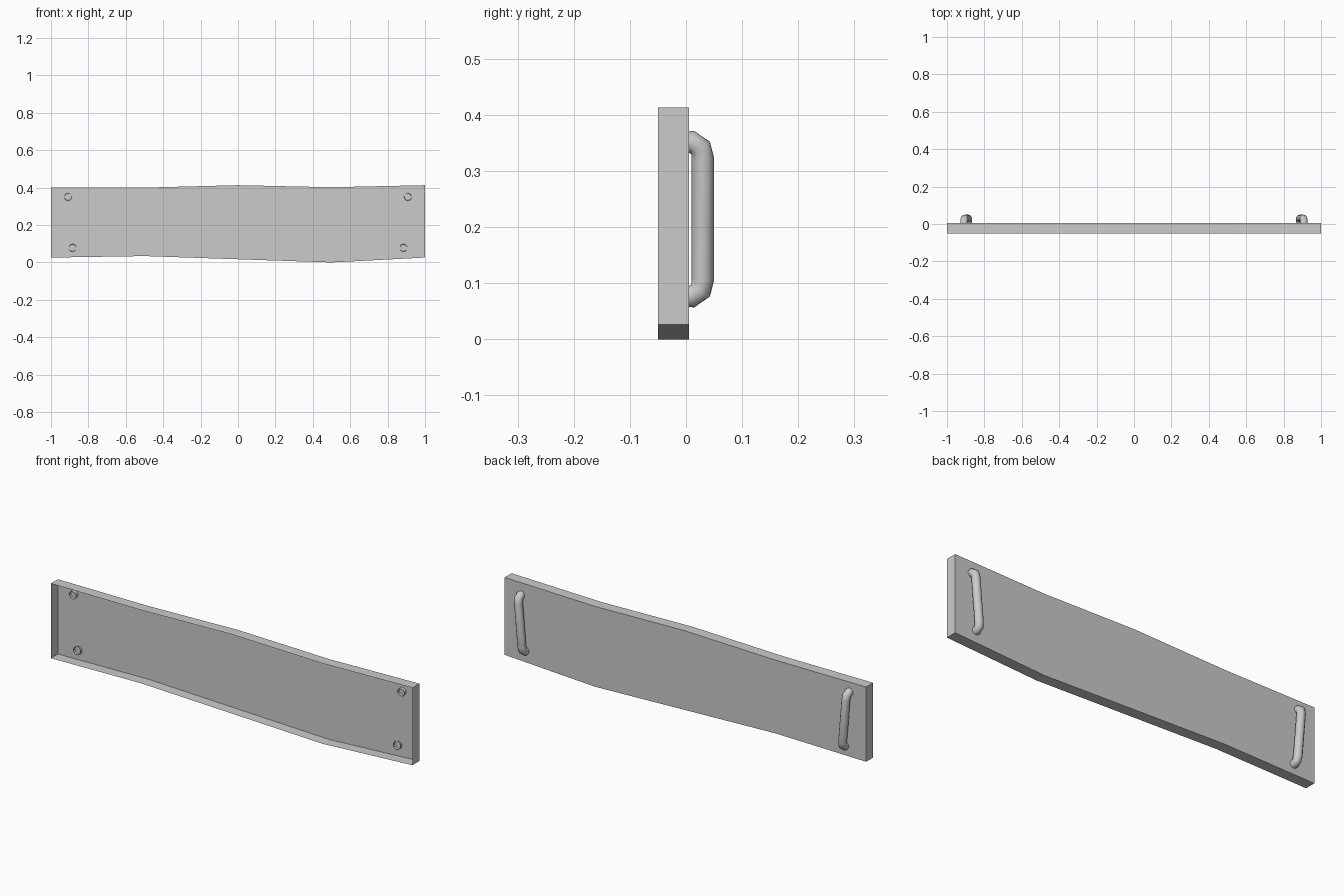
import bpy, bmesh

if "Cube" in bpy.data.objects:
    bpy.data.objects.remove(bpy.data.objects["Cube"])

FRONT, BACK = -0.05, 0.005
XS = [-1, -0.5, 0, 0.5, 1]
BOTTOM = [0.026, 0.034, 0.017, 0.0, 0.026]
TOP = [0.40, 0.40, 0.413, 0.402, 0.413]

# Dented panel: thin open tray, back sheet plus a folded rim facing the front
outline = list(zip(XS, BOTTOM)) + list(zip(XS, TOP))[::-1]
bm = bmesh.new()
front = [bm.verts.new((x, FRONT, z)) for x, z in outline]
back = [bm.verts.new((x, BACK, z)) for x, z in outline]
n = len(outline)
for i in range(n):
    j = (i + 1) % n
    bm.faces.new((front[i], front[j], back[j], back[i]))
bm.faces.new(back[::-1])
mesh = bpy.data.meshes.new("panel")
bm.to_mesh(mesh)
bm.free()
panel = bpy.data.objects.new("panel", mesh)
bpy.context.collection.objects.link(panel)


# Handle: open-ended tube whose ends poke through the panel, leaning outwards at the top
def make_handle(name, side):
    path = [(-0.008, 0.349), (0.010, 0.352), (0.026, 0.341), (0.030, 0.322),
            (0.030, 0.106), (0.026, 0.087), (0.010, 0.076), (-0.008, 0.079)]
    curve = bpy.data.curves.new(name, 'CURVE')
    curve.dimensions = '3D'
    curve.bevel_depth = 0.02
    curve.bevel_resolution = 4
    curve.use_fill_caps = False
    spline = curve.splines.new('POLY')
    spline.points.add(len(path) - 1)
    for p, (y, z) in zip(spline.points, path):
        x = side * (0.885 + 0.023 * (z - 0.08) / 0.27)
        p.co = (x, y, z, 1)
    obj = bpy.data.objects.new(name, curve)
    bpy.context.collection.objects.link(obj)
    bpy.ops.object.select_all(action='DESELECT')
    obj.select_set(True)
    bpy.context.view_layer.objects.active = obj
    bpy.ops.object.convert(target='MESH')
    bpy.ops.object.shade_smooth_by_angle(angle=0.7)


make_handle("left_handle", -1)
make_handle("right_handle", 1)
